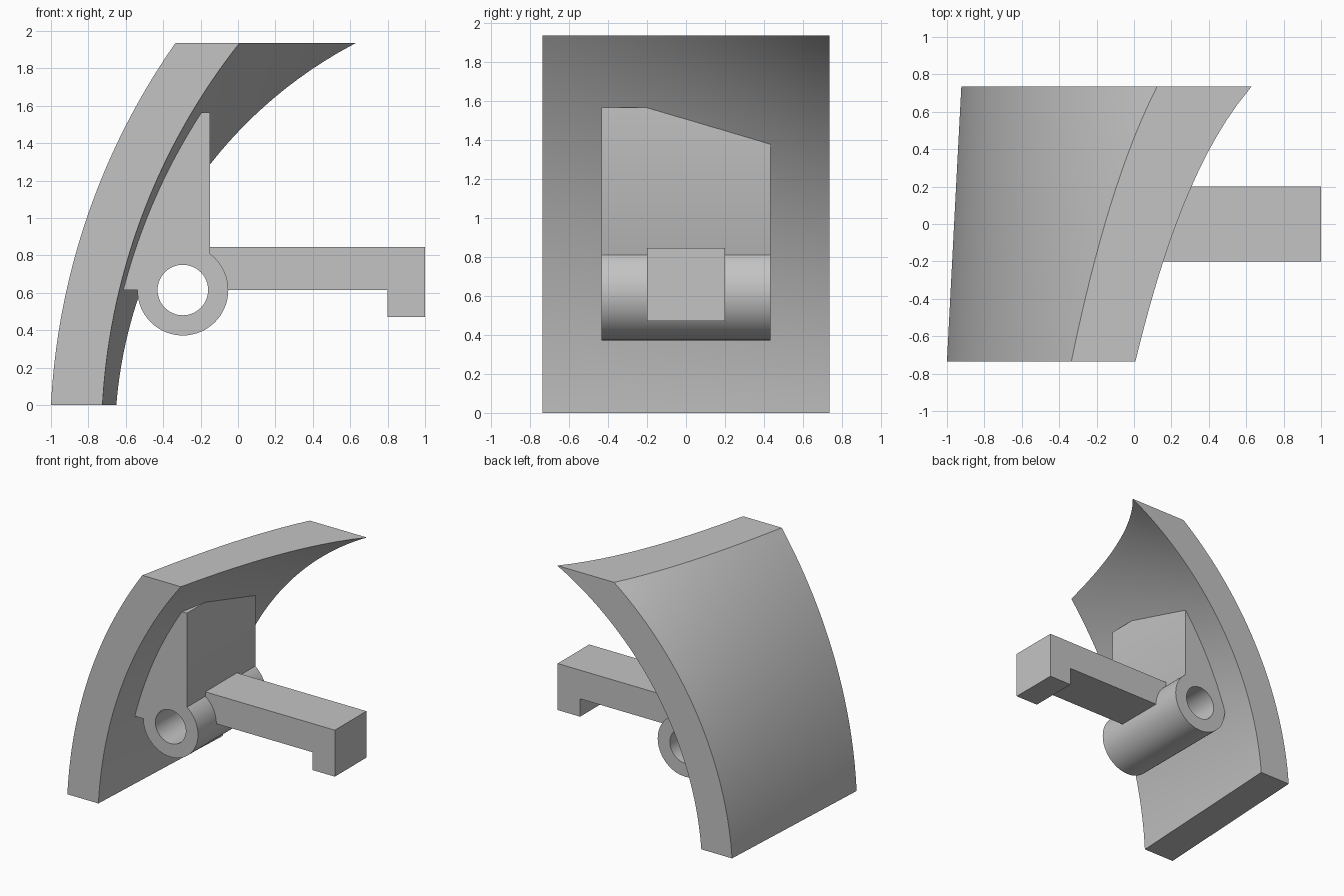
import bpy, bmesh
from math import sin, cos, pi, sqrt, radians

cube = bpy.data.objects.get("Cube")
if cube:
    bpy.data.objects.remove(cube, do_unlink=True)

grey = bpy.data.materials.new("plain grey")
grey.use_nodes = True
COLOUR = (0.55, 0.55, 0.55, 1)
grey.diffuse_color = COLOUR
grey.node_tree.nodes["Principled BSDF"].inputs["Base Color"].default_value = COLOUR


def loft(name, sections, closed=False):
    """Skin a row of closed sections, capping the ends unless the row is a loop."""
    bm = bmesh.new()
    rows = [[bm.verts.new(p) for p in s] for s in sections]
    pairs = list(zip(rows, rows[1:]))
    if closed:
        pairs.append((rows[-1], rows[0]))
    else:
        bm.faces.new(rows[0])
        bm.faces.new(rows[-1])
    for a, b in pairs:
        for i in range(len(a)):
            j = (i + 1) % len(a)
            bm.faces.new((a[i], a[j], b[j], b[i]))
    bmesh.ops.recalc_face_normals(bm, faces=bm.faces)
    mesh = bpy.data.meshes.new(name)
    bm.to_mesh(mesh)
    bm.free()
    mesh.materials.append(grey)
    obj = bpy.data.objects.new(name, mesh)
    bpy.context.collection.objects.link(obj)
    bpy.ops.object.select_all(action="DESELECT")
    obj.select_set(True)
    bpy.context.view_layer.objects.active = obj
    bpy.ops.object.shade_smooth_by_angle(angle=radians(30))
    return obj


def extrude(name, outline, half_width):
    return loft(name, [[(x, y, z) for x, z in outline] for y in (-half_width, half_width)])


# Curved shell: a leaning cone slice, its arc tightening towards the back
HALF_DEPTH, HEIGHT, AXIS_Z = 0.735, 1.935, -0.19
DEPTH_STEPS, HEIGHT_STEPS = 16, 40


def shell_section(t):
    y = HALF_DEPTH * (2 * t - 1)
    centre = 2.70 - 0.96 * t
    inner, outer = 3.43 - 1.032 * t, 3.705 - 1.035 * t
    levels = [HEIGHT * i / HEIGHT_STEPS for i in range(HEIGHT_STEPS + 1)]

    def arc(radius, heights):
        return [(centre - sqrt(radius ** 2 - (z - AXIS_Z) ** 2), y, z) for z in heights]
    return arc(inner, levels) + arc(outer, levels[::-1])


loft("curved_shell", [shell_section(i / DEPTH_STEPS) for i in range(DEPTH_STEPS + 1)])

# Pivot sleeve with a through hole
PX, PZ, R_OUT, R_HOLE, LUG = -0.295, 0.615, 0.243, 0.135, 0.433
SIDES = 64
corners = [(R_OUT, -LUG), (R_OUT, LUG), (R_HOLE, LUG), (R_HOLE, -LUG)]
loft("pivot_sleeve",
     [[(PX + r * cos(a), y, PZ + r * sin(a)) for r, y in corners]
      for a in (2 * pi * i / SIDES for i in range(SIDES))], closed=True)

# Mounting lug between the shell and the sleeve, seated on the sleeve
seat_r = 0.236
seat = [(PX + seat_r * cos(a), PZ + seat_r * sin(a))
        for a in (radians(53 + 127 * i / 20) for i in range(21))]
extrude("mounting_lug", [(-0.72, PZ), (-0.30, 1.565), (-0.15, 1.565), (-0.15, 0.81)] + seat, LUG)

# Lever arm with a downturned tip
extrude("lever_arm", [(-0.2, 0.845), (1, 0.845), (1, 0.472), (0.8, 0.472),
                      (0.8, PZ), (-0.1, PZ), (-0.2, 0.8)], 0.2)
